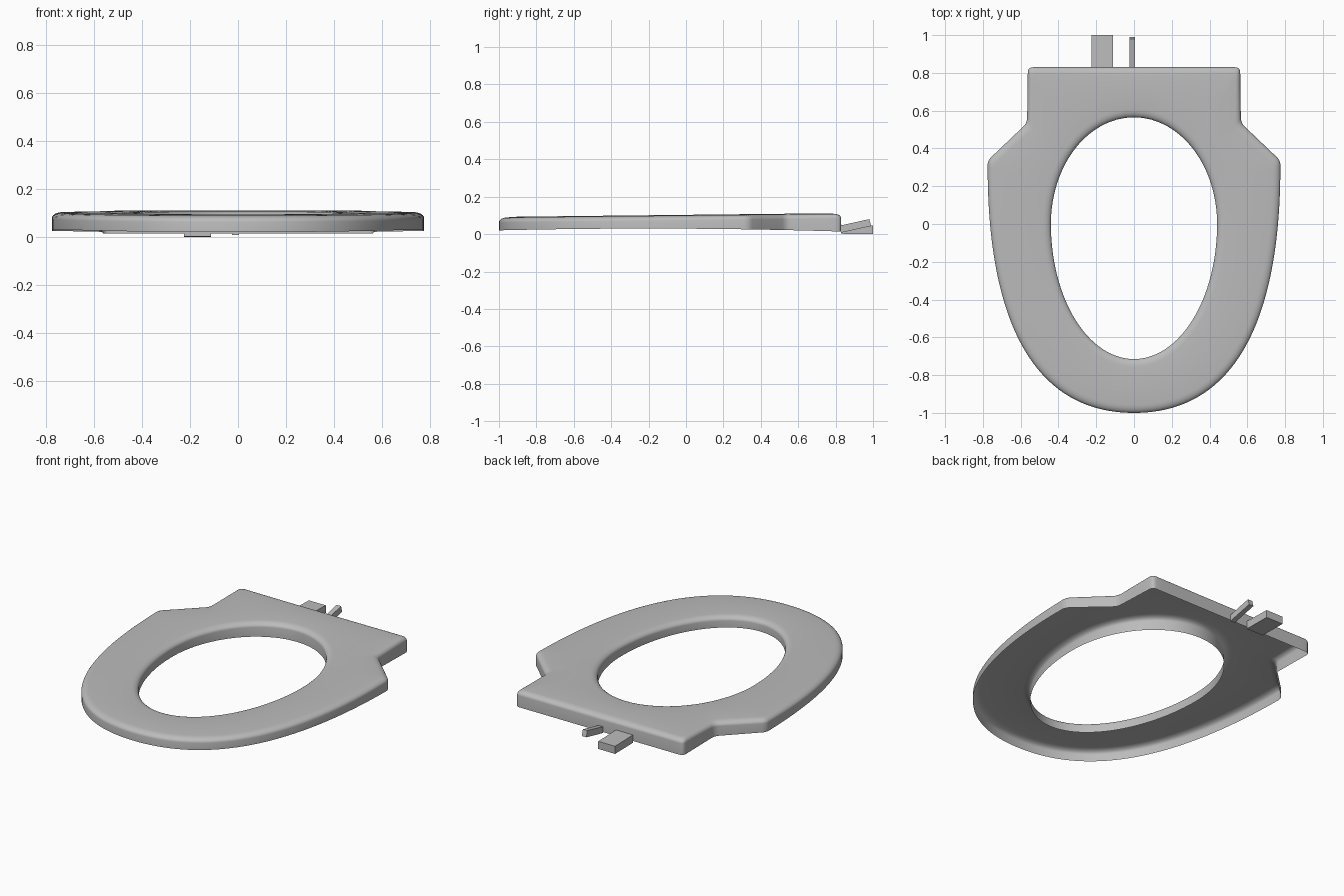
import bpy, bmesh, math
from mathutils import Vector

cube = bpy.data.objects.get("Cube")
if cube:
    bpy.data.objects.remove(cube, do_unlink=True)

grey = bpy.data.materials.new("light grey plastic")
grey.use_nodes = True
colour = (0.5, 0.5, 0.5, 1)
grey.diffuse_color = colour
grey.node_tree.nodes["Principled BSDF"].inputs["Base Color"].default_value = colour


def add_object(name, bm):
    bmesh.ops.recalc_face_normals(bm, faces=bm.faces)
    mesh = bpy.data.meshes.new(name)
    bm.to_mesh(mesh)
    bm.free()
    mesh.materials.append(grey)
    obj = bpy.data.objects.new(name, mesh)
    bpy.context.collection.objects.link(obj)
    return obj


def bezier(pts, n):
    """Sample a Bezier curve of any degree."""
    out = []
    for i in range(n + 1):
        p = [Vector(q) for q in pts]
        while len(p) > 1:
            p = [a.lerp(b, i / n) for a, b in zip(p, p[1:])]
        out.append(p[0])
    return out


# Outer outline, half of it, from the back centre round to the front centre
def outer_outline():
    path = [Vector(p) for p in ((0, 0.83), (0.562, 0.83), (0.566, 0.535),
                                (0.776, 0.335), (0.773, 0.25))]
    half = [path[0].lerp(path[1], i / 8) for i in range(8)]
    for a, corner, b in zip(path, path[1:], path[2:]):
        start = corner + (a - corner).normalized() * 0.028
        end = corner + (b - corner).normalized() * 0.028
        half += bezier((start, corner, end), 5)
        if b is not path[-1]:
            nxt = b + (corner - b).normalized() * 0.028
            half += [end.lerp(nxt, i / 5) for i in range(1, 5)]
    half += bezier((half[-1], (0.775, -0.5), (0.54, -1), (0, -1)), 44)[1:]
    return half + [Vector((-p.x, p.y)) for p in half[-2:0:-1]]


# Egg-shaped opening, found along the same direction from the centre
def opening_point(p):
    d = p.normalized()
    length = 0.565 if d.y > 0 else 0.715
    return d / math.sqrt((d.x / 0.44) ** 2 + (d.y / length) ** 2)


def top_z(y):
    return 0.1 + 0.011 * y


def bottom_z(y):
    return 0.029 - 0.015 * y * y - 0.006 * y


# Cross-section: (inset from outer edge, inset from opening, drop below top)
ROUND_W, ROUND_H, STEPS = 0.045, 0.026, 6
arc = [(ROUND_W * (1 - math.cos(a)), ROUND_H * (1 - math.sin(a)))
       for a in (math.pi / 2 * i / STEPS for i in range(STEPS + 1))]
section = [("outer", 0, None)] + [("outer", w, h) for w, h in arc]
section += [("middle", t, -0.003) for t in (0.35, 0.65)]
section += [("inner", w, h) for w, h in reversed(arc)] + [("inner", 0, None)]

# Seat shell, open underneath
bm = bmesh.new()
rings = []
outline = outer_outline()
for side, inset, drop in section:
    ring = []
    for outer in outline:
        inner = opening_point(outer)
        across = (inner - outer).normalized()
        if side == "outer":
            p = outer + across * inset
        elif side == "inner":
            p = inner - across * inset
        else:
            p = outer.lerp(inner, inset)
        z = bottom_z(p.y) if drop is None else top_z(p.y) - drop
        ring.append(bm.verts.new((p.x, p.y, z)))
    rings.append(ring)
count = len(outline)
for r0, r1 in zip(rings, rings[1:]):
    for i in range(count):
        j = (i + 1) % count
        bm.faces.new((r0[i], r0[j], r1[j], r1[i]))
seat = add_object("seat_shell", bm)
bpy.ops.object.select_all(action="DESELECT")
seat.select_set(True)
bpy.context.view_layer.objects.active = seat
bpy.ops.object.shade_smooth_by_angle(angle=math.radians(35))


# Hinge tabs: side profile in y and z, pushed across x
def add_tab(name, x0, x1, profile):
    tab = bmesh.new()
    face = tab.faces.new([tab.verts.new((x0, y, z)) for y, z in profile])
    res = bmesh.ops.extrude_face_region(tab, geom=[face])
    moved = [v for v in res["geom"] if isinstance(v, bmesh.types.BMVert)]
    bmesh.ops.translate(tab, verts=moved, vec=(x1 - x0, 0, 0))
    add_object(name, tab)


add_tab("wide_hinge_tab", -0.225, -0.112,
        ((0.83, 0.002), (1, 0), (1, 0.046), (0.83, 0.05)))
add_tab("narrow_hinge_tab", -0.025, 0.005,
        ((0.83, 0.008), (0.99, 0.043), (0.98, 0.08), (0.83, 0.047)))
